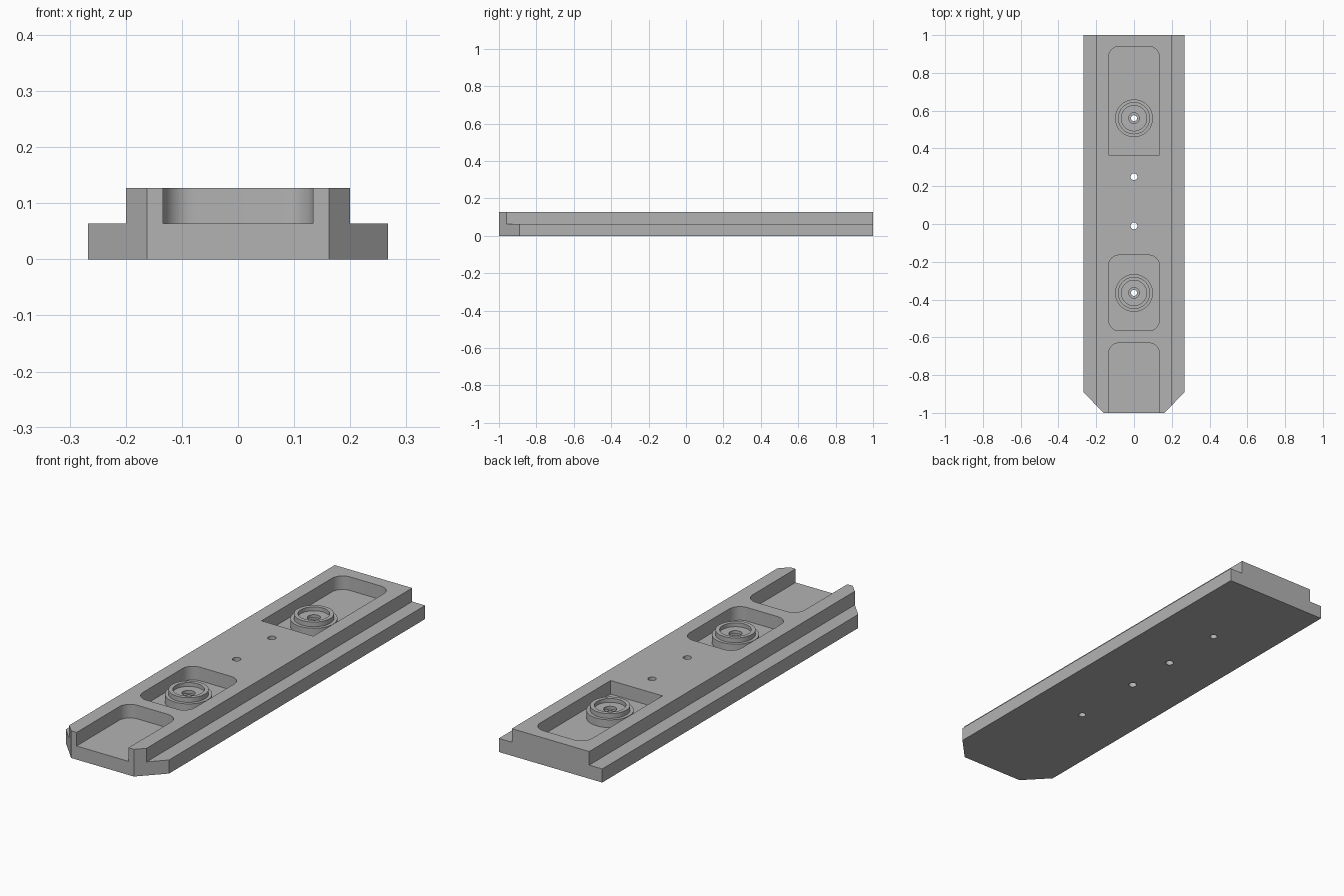
import bpy, bmesh, math

if "Cube" in bpy.data.objects:
    bpy.data.objects.remove(bpy.data.objects["Cube"])

W, R, P = 0.267, 0.20, 0.134        # half widths: flange, raised rail, pockets
FLOOR, TOP = 0.0635, 0.127

grey = bpy.data.materials.new("plain grey")
grey.diffuse_color = (0.45, 0.45, 0.45, 1)
grey.use_nodes = True
grey.node_tree.nodes["Principled BSDF"].inputs["Base Color"].default_value = grey.diffuse_color


def add_object(name, bm):
    bmesh.ops.recalc_face_normals(bm, faces=bm.faces)
    mesh = bpy.data.meshes.new(name)
    bm.to_mesh(mesh)
    bm.free()
    mesh.materials.append(grey)
    ob = bpy.data.objects.new(name, mesh)
    bpy.context.collection.objects.link(ob)
    return ob


def prism(name, outline, z0, z1):
    bm = bmesh.new()
    face = bm.faces.new([bm.verts.new((x, y, z0)) for x, y in outline])
    top = bmesh.ops.extrude_face_region(bm, geom=[face])
    bmesh.ops.translate(bm, vec=(0, 0, z1 - z0),
                        verts=[v for v in top["geom"] if isinstance(v, bmesh.types.BMVert)])
    return add_object(name, bm)


def arc(cx, cy, r, a0, a1, n):
    return [(cx + r * math.cos(math.radians(a0 + (a1 - a0) * i / n)),
             cy + r * math.sin(math.radians(a0 + (a1 - a0) * i / n))) for i in range(n + 1)]


def pocket_outline(y0, y1, round_front, r=0.055):
    pts = arc(P - r, y1 - r, r, 0, 90, 10) + arc(r - P, y1 - r, r, 90, 180, 10)
    if round_front:
        return pts + arc(r - P, y0 + r, r, 180, 270, 10) + arc(P - r, y0 + r, r, 270, 360, 10)
    return pts + [(-P, y0), (P, y0)]


def lathe(name, profile, y, n=48):
    # closed ring profile of (radius, height) turned about a vertical axis
    bm = bmesh.new()
    rings = [[bm.verts.new((r * math.cos(2 * math.pi * i / n),
                            y + r * math.sin(2 * math.pi * i / n), z)) for r, z in profile]
             for i in range(n)]
    m = len(profile)
    for i in range(n):
        a, b = rings[i], rings[(i + 1) % n]
        for j in range(m):
            k = (j + 1) % m
            bm.faces.new((a[j], b[j], b[k], a[k]))
    return add_object(name, bm)


def smooth(ob):
    bpy.ops.object.select_all(action='DESELECT')
    ob.select_set(True)
    bpy.context.view_layer.objects.active = ob
    bpy.ops.object.shade_smooth_by_angle(angle=math.radians(30))


def boolean(target, tool, operation):
    bpy.context.view_layer.objects.active = target
    mod = target.modifiers.new(operation.lower(), 'BOOLEAN')
    mod.operation, mod.solver, mod.object = operation, 'EXACT', tool
    bpy.ops.object.modifier_apply(modifier=mod.name)
    bpy.data.objects.remove(tool, do_unlink=True)


# T-shaped bar, extruded along its length
section = [(-W, 0), (W, 0), (W, FLOOR), (R, FLOOR), (R, TOP), (-R, TOP), (-R, FLOOR), (-W, FLOOR)]
bm = bmesh.new()
end = bm.faces.new([bm.verts.new((x, -1, z)) for x, z in section])
ext = bmesh.ops.extrude_face_region(bm, geom=[end])
bmesh.ops.translate(bm, vec=(0, 2, 0),
                    verts=[v for v in ext["geom"] if isinstance(v, bmesh.types.BMVert)])
plate = add_object("rail_plate", bm)

# Clipped front corners
for s in (-1, 1):
    clip = prism("corner_cutter", [(s * 0.162, -1), (s * 0.267, -0.89),
                                   (s * 0.372, -0.78), (s * 0.372, -1.11), (s * 0.057, -1.11)],
                 -0.1, 0.3)
    boolean(plate, clip, 'DIFFERENCE')

# Pockets: rear, middle and open front
for y0, y1, rounded in ((0.365, 0.94, False), (-0.565, -0.165, True), (-1.1, -0.63, False)):
    boolean(plate, prism("pocket_cutter", pocket_outline(y0, y1, rounded), FLOOR, 0.3), 'DIFFERENCE')

# Screw holes through the plate
for y, r in ((0.56, 0.016), (0.25, 0.018), (-0.01, 0.018), (-0.365, 0.016)):
    boolean(plate, prism("hole_cutter", arc(0, y, r, 0, 352.5, 47), -0.1, 0.3), 'DIFFERENCE')
smooth(plate)

# Stepped bosses with a dished top and counterbored hole
boss = [(0.016, FLOOR), (0.10, FLOOR), (0.10, 0.10), (0.085, 0.10), (0.085, 0.122),
        (0.067, 0.122), (0.067, 0.104), (0.028, 0.104), (0.028, 0.09), (0.016, 0.09)]
for name, y in (("rear_boss", 0.56), ("front_boss", -0.365)):
    smooth(lathe(name, boss, y))
